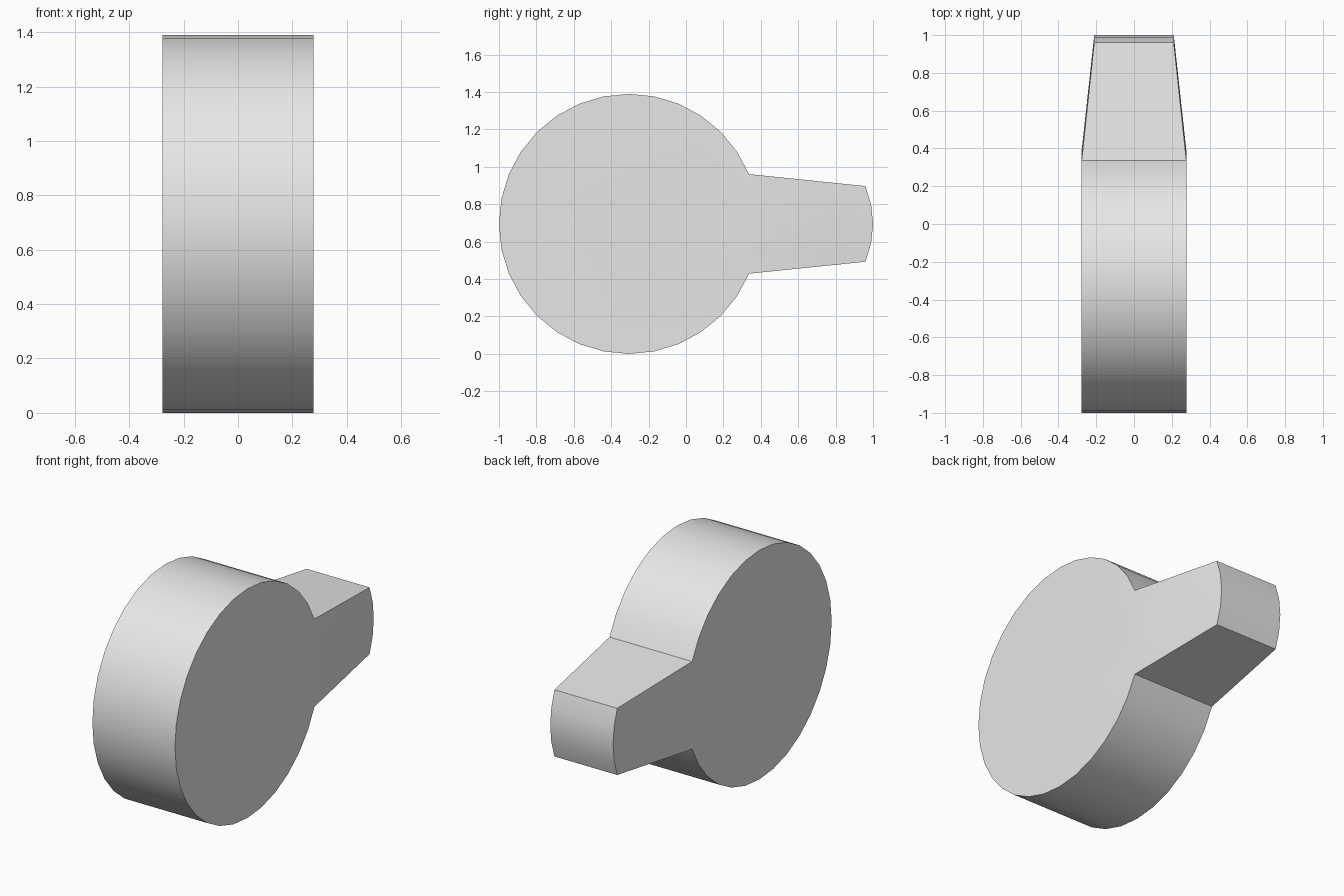
import bpy
import bmesh
from math import radians
from mathutils import Matrix

RADIUS, WIDTH = 0.695, 0.554
CENTRE_Y = RADIUS - 1
TAPER = 0.76

default = bpy.data.objects.get("Cube")
if default:
    bpy.data.objects.remove(default, do_unlink=True)

# Single plain grey finish
grey = bpy.data.materials.new("light grey")
grey.use_nodes = True
colour = (0.8, 0.8, 0.8, 1)
grey.diffuse_color = colour
for node in grey.node_tree.nodes:
    if node.type == "BSDF_PRINCIPLED":
        node.inputs["Base Color"].default_value = colour

# Round disc lying on its side, axis along x
bm = bmesh.new()
bmesh.ops.create_cone(bm, cap_ends=True, segments=32, radius1=RADIUS,
                      radius2=RADIUS, depth=WIDTH,
                      matrix=Matrix.Rotation(radians(90), 4, "Y"))

# Tapered arm: extrude the four rim faces that point backwards
bm.normal_update()
rim = [f for f in bm.faces if f.normal.y > 0.93]
made = bmesh.ops.extrude_face_region(bm, geom=rim)["geom"]
bmesh.ops.delete(bm, geom=[f for f in rim if f.is_valid], context="FACES")
tip = 1 - CENTRE_Y
for v in made:
    if isinstance(v, bmesh.types.BMVert):
        v.co.x *= TAPER
        v.co.z *= TAPER
        v.co.y = tip + (v.co.y - RADIUS) * TAPER

# Stand it on the ground
bmesh.ops.translate(bm, verts=bm.verts[:], vec=(0, CENTRE_Y, RADIUS))
bmesh.ops.recalc_face_normals(bm, faces=bm.faces[:])

mesh = bpy.data.meshes.new("disc_with_arm")
bm.to_mesh(mesh)
bm.free()
mesh.materials.append(grey)
body = bpy.data.objects.new("disc_with_arm", mesh)
bpy.context.collection.objects.link(body)

# Smooth rim, crisp edges
bpy.ops.object.select_all(action="DESELECT")
body.select_set(True)
bpy.context.view_layer.objects.active = body
bpy.ops.object.shade_smooth_by_angle(angle=radians(30))
